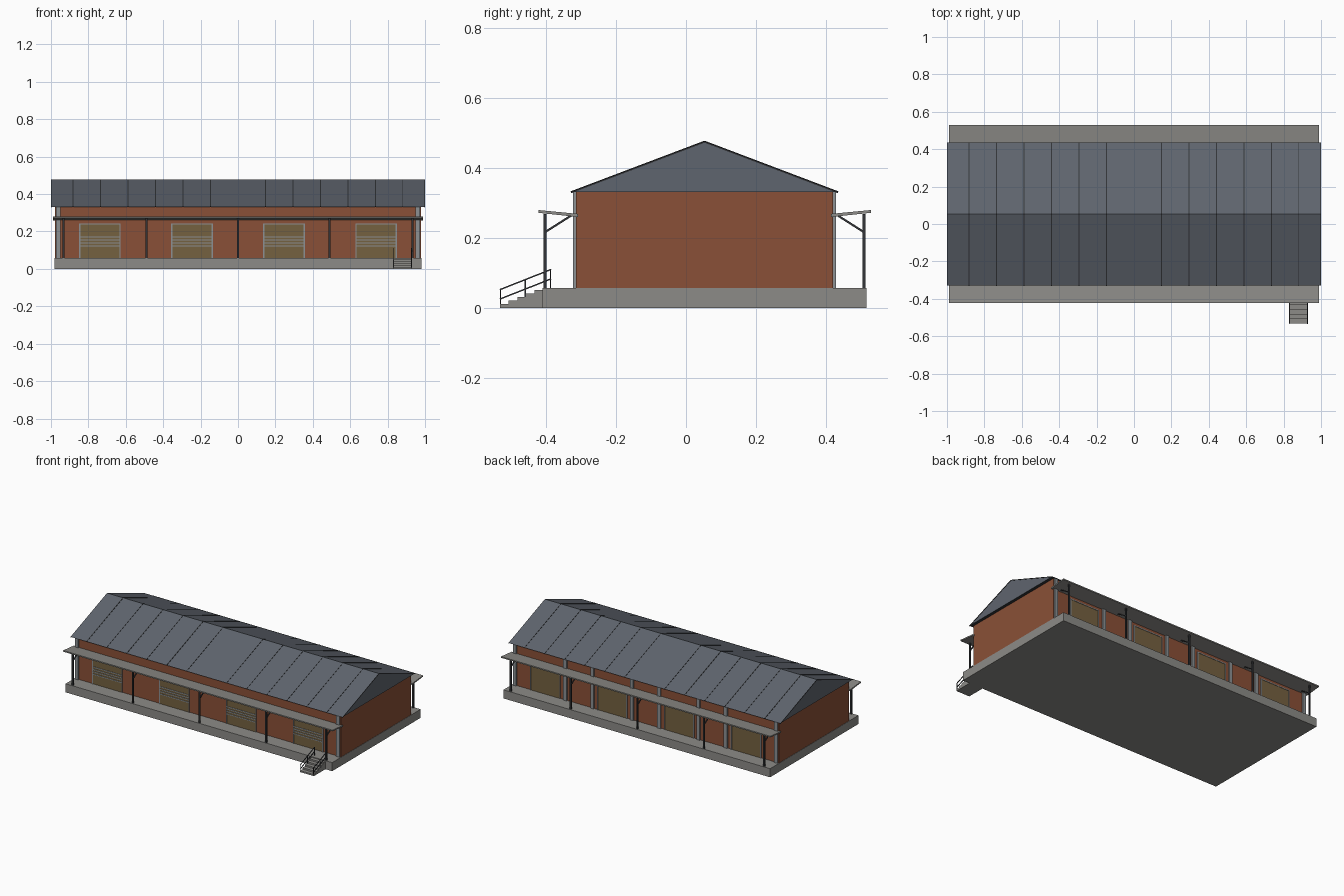
import bpy, bmesh, math
from mathutils import Vector

if "Cube" in bpy.data.objects:
    bpy.data.objects.remove(bpy.data.objects["Cube"])

YC = 0.053            # centre line of the building in y


def material(name, r, g, b):
    def lin(c):
        c /= 255
        return c / 12.92 if c <= 0.04045 else ((c + 0.055) / 1.055) ** 2.4
    m = bpy.data.materials.new(name)
    m.diffuse_color = (lin(r), lin(g), lin(b), 1)
    m.use_nodes = True
    m.node_tree.nodes["Principled BSDF"].inputs["Base Color"].default_value = m.diffuse_color
    return m


BRICK = material("red brick", 138, 80, 55)
CONCRETE = material("concrete grey", 140, 139, 135)
ROOF = material("slate roof", 95, 101, 110)
DARK = material("dark steel", 50, 52, 55)
STEEL = material("light steel", 140, 145, 148)
DOOR = material("brown door", 117, 97, 64)


def finish(name, bm, *mats):
    bmesh.ops.recalc_face_normals(bm, faces=bm.faces)
    me = bpy.data.meshes.new(name)
    bm.to_mesh(me)
    bm.free()
    for m in mats:
        me.materials.append(m)
    ob = bpy.data.objects.new(name, me)
    bpy.context.collection.objects.link(ob)
    return ob


def prism(name, profile, x0, x1, *mats):
    """Extrude a (y, z) profile along x."""
    bm = bmesh.new()
    f = bm.faces.new([bm.verts.new((x0, y, z)) for y, z in profile])
    new = bmesh.ops.extrude_face_region(bm, geom=[f])["geom"]
    bmesh.ops.translate(bm, vec=(x1 - x0, 0, 0),
                        verts=[v for v in new if isinstance(v, bmesh.types.BMVert)])
    return finish(name, bm, *mats)


def box(name, x0, x1, y0, y1, z0, z1, mat):
    return prism(name, [(y0, z0), (y1, z0), (y1, z1), (y0, z1)], x0, x1, mat)


def bar(name, x, a, b, t, mat):
    """Square bar of width t between two (y, z) points in the plane at x."""
    a, b = Vector(a), Vector(b)
    d = (b - a).normalized() * t / 2
    n = Vector((-d.y, d.x))
    return prism(name, [a + n, b + n, b - n, a - n], x - t / 2, x + t / 2, mat)


# Platform and walls
box("platform", -0.98, 0.98, -0.411, 0.517, 0, 0.057, CONCRETE)
box("walls", -0.978, 0.978, -0.315, 0.421, 0.057, 0.334, BRICK)

# Gable roof with a dark soffit
EAVE, RIDGE, HALF = 0.332, 0.477, 0.383
roof = prism("roof", [(YC - HALF, EAVE), (YC + HALF, EAVE), (YC, RIDGE)],
             -0.998, 0.998, ROOF, DARK)
for p in roof.data.polygons:
    p.material_index = 1 if p.normal.z < -0.9 else 0

SIDES = ((-1, "front"), (1, "back"))
slope = Vector((HALF, EAVE - RIDGE)).normalized()


def roof_strip(name, s, x0, x1, lift, drop):
    """Strip following one slope, from lift above it to drop below it."""
    n = Vector((-slope.y, slope.x))
    top, low = Vector((0, RIDGE)), Vector((HALF, EAVE))
    pts = [top + n * lift, low + n * lift, low - n * drop, top - n * drop]
    prism(name, [(YC + s * p.x, p.y) for p in pts], x0, x1, DARK)


for s, side in SIDES:
    # Roof seams and gable edge trim
    for i in range(-6, 7):
        if i:
            w = 0.005 if i % 2 == 0 and i < 0 else 0.003
            roof_strip(side + "_roof_seam", s, i * 0.147 - w / 2, i * 0.147 + w / 2, 0.0015, 0.001)
    for e in (-1, 1):
        roof_strip(side + "_gable_trim", s, e * 0.997, e * 1.0, 0, 0.004)

    def Y(d):
        return YC + s * d      # distance outward from the centre line

    # Sloped canopy
    prism(side + "_canopy", [(Y(0.362), 0.260), (Y(0.476), 0.272),
                             (Y(0.476), 0.280), (Y(0.362), 0.269)], -0.99, 0.99, CONCRETE)

    # Canopy posts and braces
    for x in (-0.932, -0.49, 0, 0.49, 0.932):
        box(side + "_canopy_post", x - 0.005, x + 0.005, Y(0.452), Y(0.461), 0.057, 0.269, DARK)
        bar(side + "_canopy_brace", x, (Y(0.456), 0.217), (Y(0.382), 0.264), 0.006, DARK)

    # Wall pilasters: corners, and beside the doors at the back
    columns = [-0.96, 0.96]
    if s > 0:
        columns += [c + o for c in (-0.49, 0, 0.49) for o in (-0.1, 0.1)]
    for x in columns:
        box(side + "_pilaster", x - 0.012, x + 0.012, Y(0.366), Y(0.377), 0.057, 0.332, STEEL)

    # Loading doors with frames, and rails at the front
    for c in (-0.738, -0.246, 0.246, 0.738):
        box(side + "_door", c - 0.108, c + 0.108, Y(0.367), Y(0.3705), 0.057, 0.24, DOOR)
        for e in (-1, 1):
            box(side + "_door_jamb", c + e * 0.105, c + e * 0.111, Y(0.367), Y(0.373), 0.057, 0.242, STEEL)
        box(side + "_door_lintel", c - 0.111, c + 0.111, Y(0.367), Y(0.373), 0.236, 0.242, STEEL)
        if s < 0:
            for z in (0.122, 0.139, 0.154, 0.17):
                box("door_rail", c - 0.108, c + 0.108, Y(0.367), Y(0.373), z - 0.003, z + 0.003, STEEL)

# Entrance steps
steps = [(-0.411, 0)]
steps.append((-0.532, 0))
for i in range(5):
    y = -0.532 + i * 0.0245
    steps += [(y, 0.0103 * (i + 1)), (y + 0.0245, 0.0103 * (i + 1))]
steps[-1] = (-0.411, steps[-1][1])
prism("steps", steps, 0.83, 0.93, CONCRETE)

# Step handrails
for x in (0.833, 0.927):
    for y, z0, z1 in ((-0.531, 0.005, 0.052), (-0.46, 0.03, 0.081), (-0.388, 0.055, 0.109)):
        bar("handrail_post", x, (y, z0), (y, z1), 0.004, DARK)
    for drop in (0, 0.027):
        bar("handrail", x, (-0.533, 0.052 - drop), (-0.386, 0.110 - drop), 0.004, DARK)
